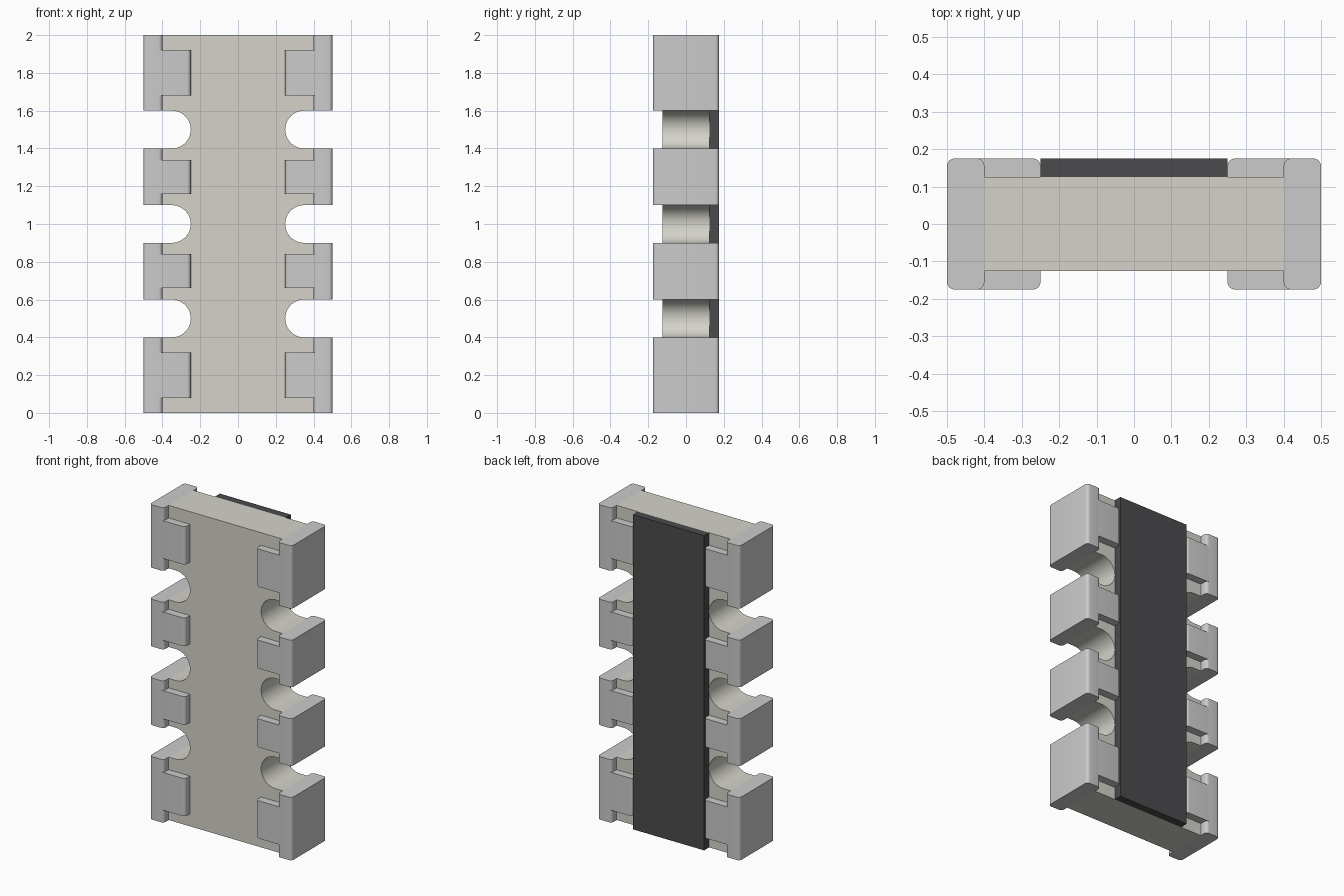
import bpy, bmesh
from math import sin, cos, pi, radians

if "Cube" in bpy.data.objects:
    bpy.data.objects.remove(bpy.data.objects["Cube"])


def arc(cx, cy, r, a0, a1, n):
    return [(cx + r * cos(radians(a0 + (a1 - a0) * i / n)),
             cy + r * sin(radians(a0 + (a1 - a0) * i / n))) for i in range(n + 1)]


def material(name, rgb):
    m = bpy.data.materials.new(name)
    m.diffuse_color = (*rgb, 1)
    m.use_nodes = True
    m.node_tree.nodes["Principled BSDF"].inputs["Base Color"].default_value = m.diffuse_color
    return m


def prism(bm, pts, lo, hi, place):
    """Extrude a closed 2D outline from lo to hi; place maps (u, v, w) to xyz."""
    a = [bm.verts.new(place(u, v, lo)) for u, v in pts]
    b = [bm.verts.new(place(u, v, hi)) for u, v in pts]
    bm.faces.new(a)
    bm.faces.new(b[::-1])
    for i in range(len(pts)):
        j = (i + 1) % len(pts)
        bm.faces.new((a[j], a[i], b[i], b[j]))


def finish(bm, name, mat):
    bmesh.ops.recalc_face_normals(bm, faces=bm.faces)
    me = bpy.data.meshes.new(name)
    bm.to_mesh(me)
    bm.free()
    ob = bpy.data.objects.new(name, me)
    me.materials.append(mat)
    bpy.context.collection.objects.link(ob)
    bpy.ops.object.select_all(action='DESELECT')
    ob.select_set(True)
    bpy.context.view_layer.objects.active = ob
    bpy.ops.object.shade_smooth_by_angle(angle=radians(30))
    return ob


ceramic = material("ceramic", (0.66, 0.65, 0.59))
metal = material("metal", (0.58, 0.59, 0.57))
coating = material("coating", (0.07, 0.07, 0.075))

# Ceramic body: slab with three rounded notches down each side
right = [(0.4, 0)]
for z in (0.5, 1.0, 1.5):
    right += [(0.4, z - 0.1)] + arc(0.35, z, 0.1, 270, 90, 20) + [(0.4, z + 0.1)]
right.append((0.4, 2))
left = [(-x, z) for x, z in reversed(right)]
bm = bmesh.new()
prism(bm, right + left, -0.125, 0.125, lambda u, v, w: (u, w, v))
finish(bm, "ceramic_body", ceramic)

# Dark coating strip on the back
bm = bmesh.new()
prism(bm, [(-0.25, 0.125), (0.25, 0.125), (0.25, 0.175), (-0.25, 0.175)], 0, 2,
      lambda u, v, w: (u, v, w))
finish(bm, "coating_strip", coating)

# Terminals: rounded end bar plus front and back tabs
R = 0.02
bar = (arc(0.48, 0.155, R, 0, 90, 6) + arc(0.42, 0.155, R, 90, 180, 6)
       + arc(0.42, -0.155, R, 180, 270, 6) + arc(0.48, -0.155, R, 270, 360, 6))
tab = [(0.25, 0.125), (0.42, 0.125), (0.42, 0.175)] + arc(0.27, 0.155, R, 90, 180, 6)

# (bar bottom, bar top, tab inset)
spans = [(0, 0.4, 0.08), (0.6, 0.9, 0.06), (1.1, 1.4, 0.06), (1.6, 2.0, 0.08)]
for side, s in (("left", -1), ("right", 1)):
    for i, (z0, z1, inset) in enumerate(spans, 1):
        bm = bmesh.new()
        prism(bm, bar, z0, z1, lambda u, v, w: (s * u, v, w))
        for t in (-1, 1):
            prism(bm, tab, z0 + inset, z1 - inset, lambda u, v, w: (s * u, t * v, w))
        finish(bm, f"terminal_{side}_{i}", metal)
